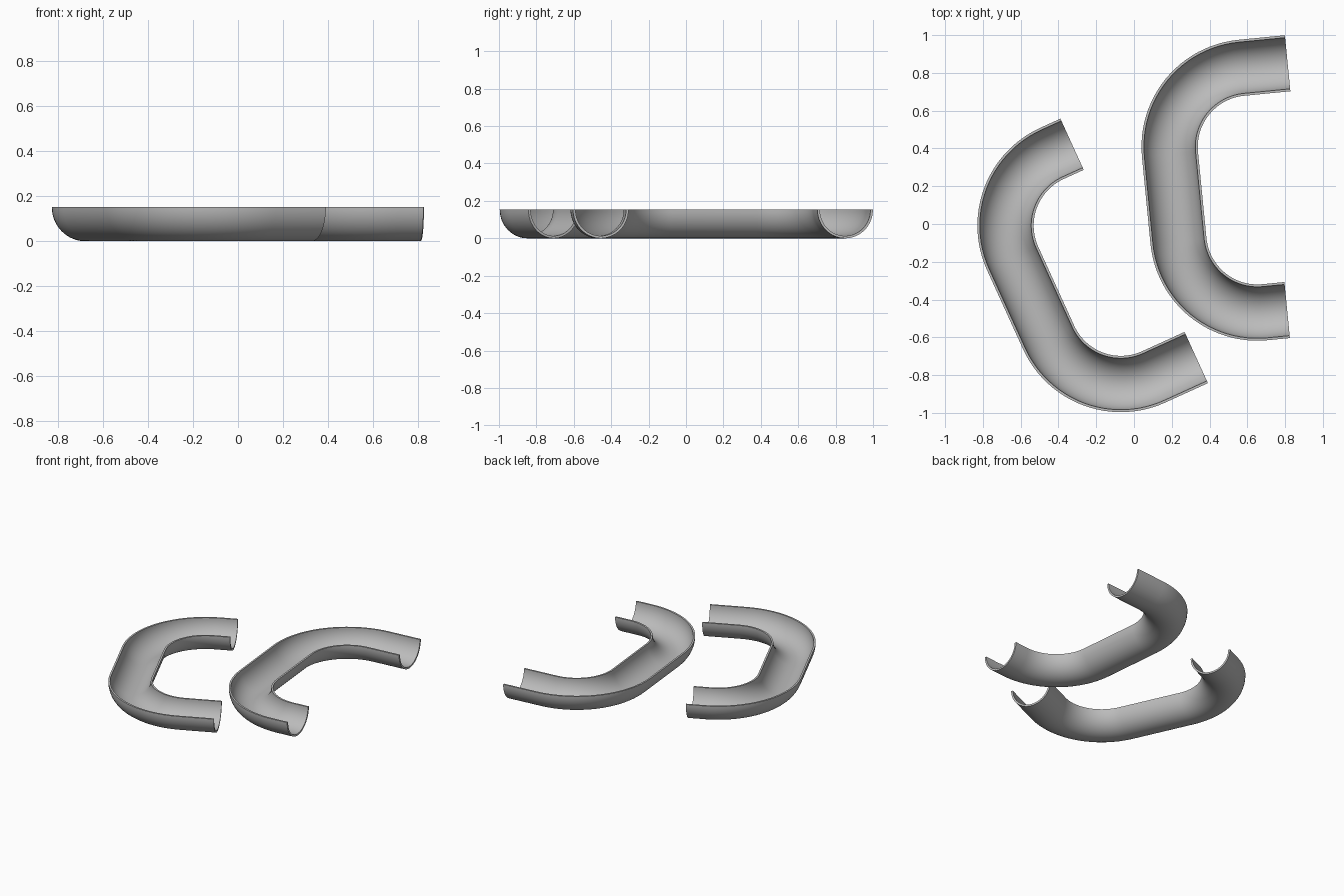
import bpy, bmesh, math
from mathutils import Vector

cube = bpy.data.objects.get("Cube")
if cube:
    bpy.data.objects.remove(cube)

HALF_WIDTH, DEPTH, WALL = 0.149, 0.153, 0.013
SPAN, BEND = 1.30, 0.42
LONG_ARM, SHORT_ARM = 0.667, 0.537

grey = bpy.data.materials.new("grey plastic")
grey.use_nodes = True
colour = (0.5, 0.5, 0.5, 1)
grey.diffuse_color = colour
grey.node_tree.nodes["Principled BSDF"].inputs["Base Color"].default_value = colour


def channel_profile(steps=32):
    """Half-round gutter section: outer arc, then inner arc back again."""
    def arc(w, d):
        angles = [math.pi * i / steps for i in range(steps + 1)]
        return [(-w * math.cos(a), DEPTH - d * math.sin(a)) for a in angles]
    inner = arc(HALF_WIDTH - WALL, DEPTH - WALL)
    return arc(HALF_WIDTH, DEPTH) + inner[::-1]


def c_path(top_arm, bottom_arm, steps=24):
    """Centre line of the C as (point, outward direction) pairs."""
    h = SPAN / 2
    path = [(Vector((top_arm, h)), Vector((0, 1)))]
    for cy, start in ((h - BEND, 90), (BEND - h, 180)):
        for i in range(steps + 1):
            a = math.radians(start + 90 * i / steps)
            out = Vector((math.cos(a), math.sin(a)))
            path.append((Vector((BEND, cy)) + out * BEND, out))
    path.append((Vector((bottom_arm, -h)), Vector((0, -1))))
    return path


def make_channel(name, top_arm, bottom_arm, location, turn):
    bm = bmesh.new()
    profile = channel_profile()
    n = len(profile)
    rings = []
    for p, out in c_path(top_arm, bottom_arm):
        ring = [bm.verts.new((*(p + out * s), z)) for s, z in profile]
        rings.append(ring)
    for a, b in zip(rings, rings[1:]):
        for i in range(n):
            j = (i + 1) % n
            bm.faces.new((a[i], a[j], b[j], b[i]))
    # Crescent end faces, built as strips between the two arcs
    for ring in (rings[0], rings[-1]):
        for i in range(n // 2 - 1):
            bm.faces.new((ring[i], ring[i + 1], ring[n - 2 - i], ring[n - 1 - i]))
    bmesh.ops.recalc_face_normals(bm, faces=bm.faces)
    mesh = bpy.data.meshes.new(name)
    bm.to_mesh(mesh)
    bm.free()
    mesh.materials.append(grey)
    obj = bpy.data.objects.new(name, mesh)
    bpy.context.collection.objects.link(obj)
    obj.location = (*location, 0)
    obj.rotation_euler.z = math.radians(turn)
    bpy.ops.object.select_all(action="DESELECT")
    obj.select_set(True)
    bpy.context.view_layer.objects.active = obj
    bpy.ops.object.shade_smooth_by_angle(angle=math.radians(35))


# Two mirrored half-pipe bends lying open side up
make_channel("left_half_pipe", LONG_ARM, SHORT_ARM, (0.213, 0.139), 5.6)
make_channel("right_half_pipe", SHORT_ARM, LONG_ARM, (-0.547, -0.392), 24.5)
